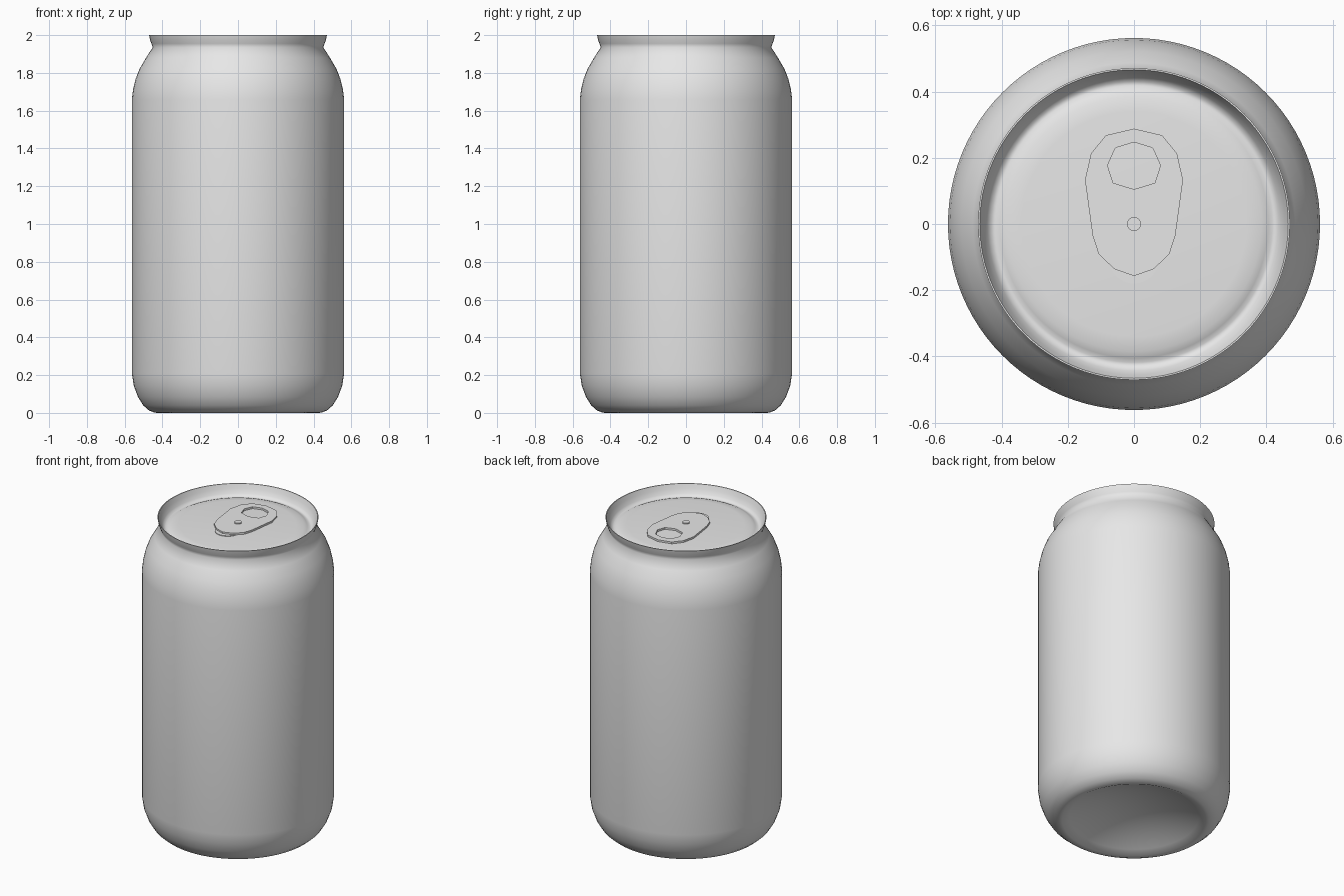
import bpy, bmesh, math

if "Cube" in bpy.data.objects:
    bpy.data.objects.remove(bpy.data.objects["Cube"])

metal = bpy.data.materials.new("grey_metal")
metal.diffuse_color = (0.8, 0.8, 0.8, 1)
metal.use_nodes = True
metal.node_tree.nodes["Principled BSDF"].inputs["Base Color"].default_value = metal.diffuse_color


def finish(obj, angle):
    obj.data.materials.clear()
    obj.data.materials.append(metal)
    bpy.ops.object.select_all(action='DESELECT')
    obj.select_set(True)
    bpy.context.view_layer.objects.active = obj
    bpy.ops.object.shade_smooth_by_angle(angle=math.radians(angle))


def lathe(name, profile, steps=96, angle=50):
    """Spin an (r, z) profile about the z axis."""
    bm = bmesh.new()
    verts = [bm.verts.new((r, 0, z)) for r, z in profile]
    edges = [bm.edges.new(p) for p in zip(verts, verts[1:])]
    bmesh.ops.spin(bm, geom=verts + edges, cent=(0, 0, 0), axis=(0, 0, 1),
                   angle=math.tau, steps=steps)
    bmesh.ops.remove_doubles(bm, verts=bm.verts, dist=1e-4)
    bmesh.ops.recalc_face_normals(bm, faces=bm.faces)
    me = bpy.data.meshes.new(name)
    bm.to_mesh(me)
    bm.free()
    obj = bpy.data.objects.new(name, me)
    bpy.context.collection.objects.link(obj)
    finish(obj, angle)
    return obj


def plate(name, outlines, z, half):
    """Flat plate from closed outlines; inner outlines become holes."""
    cu = bpy.data.curves.new(name, 'CURVE')
    cu.dimensions = '2D'
    cu.fill_mode = 'BOTH'
    cu.extrude = half
    for pts in outlines:
        sp = cu.splines.new('POLY')
        sp.points.add(len(pts) - 1)
        for p, (x, y) in zip(sp.points, pts):
            p.co = (x, y, 0, 1)
        sp.use_cyclic_u = True
    obj = bpy.data.objects.new(name, cu)
    bpy.context.collection.objects.link(obj)
    obj.location.z = z
    bpy.ops.object.select_all(action='DESELECT')
    obj.select_set(True)
    bpy.context.view_layer.objects.active = obj
    bpy.ops.object.convert(target='MESH')
    finish(bpy.context.view_layer.objects.active, 20)


def mirrored(half):
    """Close a right-hand outline that starts and ends on x = 0."""
    return half + [(-x, y) for x, y in half[-2:0:-1]]


# Can: domed base, rounded foot, straight wall, shoulder, rim and recessed lid
dome = [(0.42 * i / 10, 0.105 * (1 - (i / 10) ** 2)) for i in range(10)]
foot = [(0.42, 0.0), (0.44, 0.001), (0.47, 0.012), (0.502, 0.04),
        (0.53, 0.085), (0.552, 0.145), (0.562, 0.21)]
shoulder = [(0.562, 1.66), (0.556, 1.71), (0.543, 1.765), (0.522, 1.82),
            (0.487, 1.88), (0.452, 1.935)]
rim = [(0.458, 1.955), (0.466, 1.975), (0.471, 2.0), (0.466, 2.0)]
lid = [(0.456, 1.972), (0.443, 1.946), (0.43, 1.932), (0.418, 1.931),
       (0.405, 1.938), (0.385, 1.946), (0.34, 1.95), (0.0, 1.95)]
lathe("can", dome + foot + shoulder + rim + lid)

# Pull tab with finger hole
tab = mirrored([(0, 0.288), (0.085, 0.268), (0.13, 0.213), (0.148, 0.133),
                (0.125, -0.035), (0.107, -0.09), (0.06, -0.136), (0, -0.157)])
hole = mirrored([(0, 0.247), (0.056, 0.23), (0.08, 0.177), (0.063, 0.124),
                 (0, 0.105)])
plate("pull_tab", [tab, hole], 1.958, 0.006)

# Mouth panel, mostly under the tab
mouth = [(0.075 * math.cos(a), -0.105 + 0.075 * math.sin(a))
         for a in (math.tau * i / 32 for i in range(32))]
plate("mouth_panel", [mouth], 1.951, 0.003)

# Rivet
lathe("rivet", [(0, 1.95), (0.021, 1.95), (0.021, 1.97), (0, 1.97)], 24)
